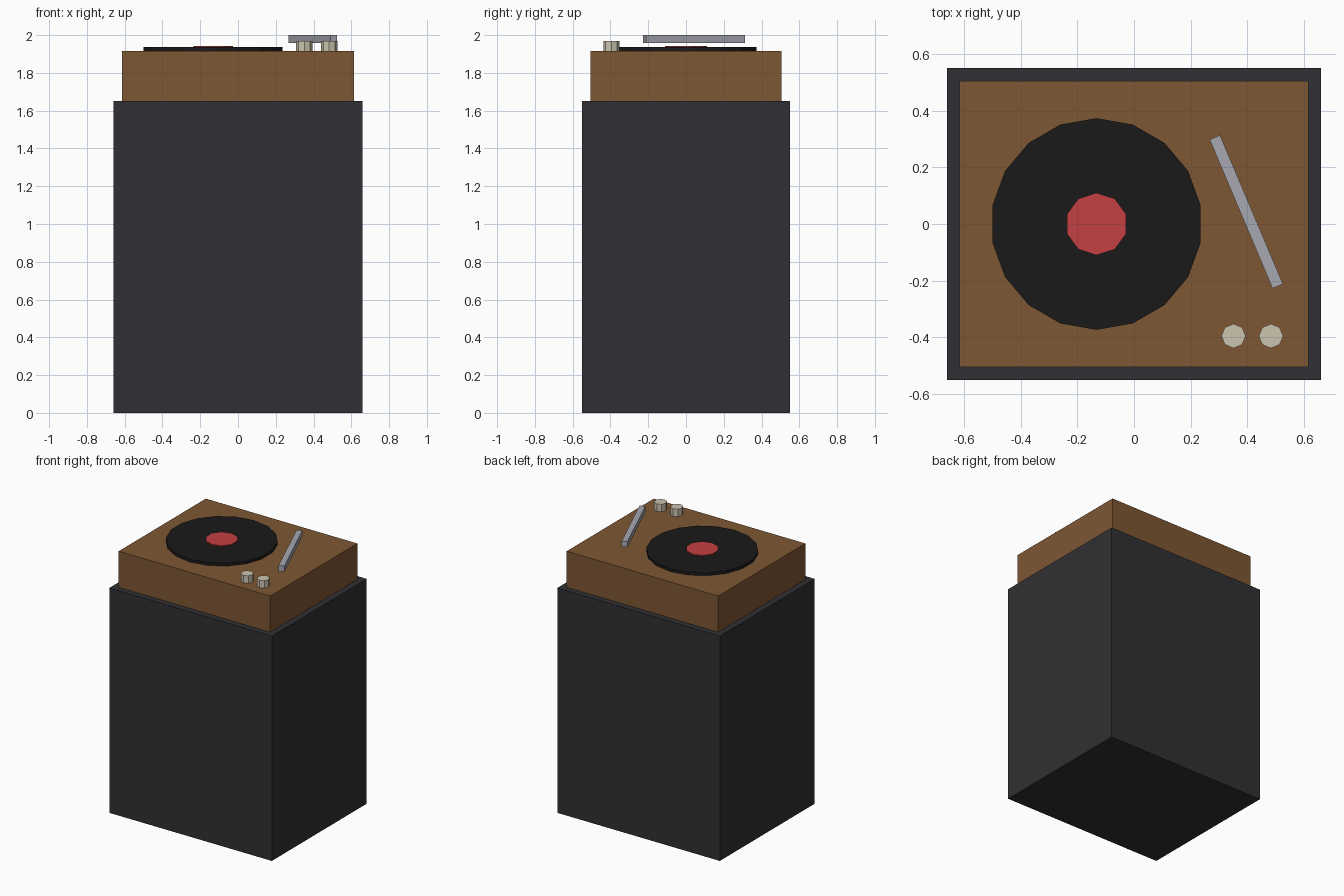
import bpy

if "Cube" in bpy.data.objects:
    bpy.data.objects.remove(bpy.data.objects["Cube"])


def material(name, rgb):
    m = bpy.data.materials.new(name)
    m.diffuse_color = (*rgb, 1)
    m.use_nodes = True
    m.node_tree.nodes["Principled BSDF"].inputs["Base Color"].default_value = m.diffuse_color
    return m


def finish(name, mat):
    ob = bpy.context.object
    ob.name = name
    ob.data.materials.append(mat)
    return ob


def box(name, center_xy, size_xy, z0, z1, mat, angle=0):
    bpy.ops.mesh.primitive_cube_add(size=1, location=(*center_xy, (z0 + z1) / 2),
                                    rotation=(0, 0, angle))
    ob = finish(name, mat)
    ob.scale = (*size_xy, z1 - z0)
    return ob


def disc(name, center_xy, radius, z0, z1, sides, mat):
    bpy.ops.mesh.primitive_cylinder_add(vertices=sides, radius=radius, depth=z1 - z0,
                                        location=(*center_xy, (z0 + z1) / 2))
    return finish(name, mat)


charcoal = material("charcoal", (0.03, 0.03, 0.035))
wood = material("wood", (0.21, 0.095, 0.034))
vinyl = material("vinyl", (0.01, 0.01, 0.011))
red = material("red", (0.55, 0.052, 0.055))
metal = material("metal", (0.38, 0.39, 0.44))
cream = material("cream", (0.6, 0.55, 0.43))

# Cabinet and turntable body
DECK = 1.915
box("cabinet", (0, 0), (1.32, 1.10), 0, 1.65, charcoal)
box("turntable_body", (0, 0), (1.23, 1.01), 1.65, DECK, wood)

# Record with its centre label
disc("record", (-0.132, 0), 0.373, DECK, 1.936, 18, vinyl)
disc("record_label", (-0.132, 0), 0.11, 1.936, 1.943, 10, red)

# Raised, angled tonearm
box("tonearm", (0.396, 0.043), (0.04, 0.57), 1.957, 2.0, metal, angle=0.4)

# Control knobs
for i, x in enumerate((0.351, 0.483)):
    disc(f"knob_{i + 1}", (x, -0.395), 0.043, DECK, 1.97, 8, cream)
